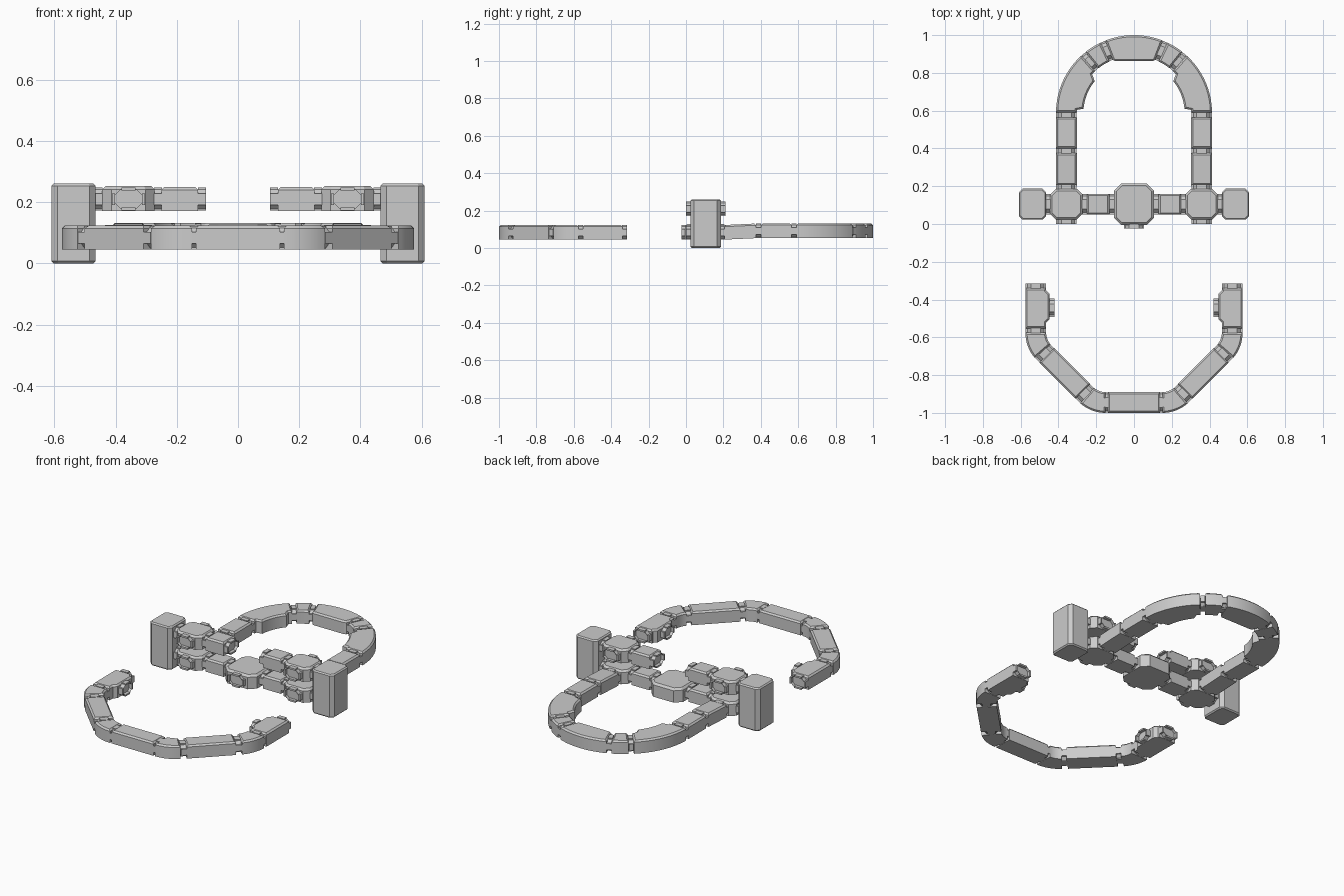
import bpy, bmesh
from math import sin, cos, radians, pi
from mathutils import Matrix, Vector

if "Cube" in bpy.data.objects:
    bpy.data.objects.remove(bpy.data.objects["Cube"])

W, H = 0.11, 0.078          # corridor width and height
LOW, UP = 0.045, 0.171      # floor heights of the two levels
ROW = 0.105                 # y of the cross row


def finish(bm, name):
    bmesh.ops.recalc_face_normals(bm, faces=bm.faces)
    me = bpy.data.meshes.new(name)
    for f in bm.faces:
        f.smooth = True
    bm.to_mesh(me)
    bm.free()
    me.set_sharp_from_angle(angle=radians(25))
    ob = bpy.data.objects.new(name, me)
    bpy.context.collection.objects.link(ob)
    return ob


def prism(name, plan, z, h=H, top=0.009, bottom=0.0, lift=None):
    """Extrude a plan outline upwards and chamfer its rims."""
    bm = bmesh.new()
    base = bm.faces.new([bm.verts.new((x, y, z)) for x, y in plan])
    ext = bmesh.ops.extrude_face_region(bm, geom=[base], use_keep_orig=True)
    bmesh.ops.translate(bm, vec=(0, 0, h),
                        verts=[g for g in ext["geom"] if isinstance(g, bmesh.types.BMVert)])
    for level, off in ((z + h, top), (z, bottom)):
        if off:
            rim = [e for e in bm.edges if all(abs(v.co.z - level) < 1e-5 for v in e.verts)]
            bmesh.ops.bevel(bm, geom=rim, offset=off, segments=1, affect='EDGES', profile=0.5)
    if lift:
        for v in bm.verts:
            v.co.z += lift(v.co.y)
    return finish(bm, name)


def joint(name, x, y, z, angle, length=0.026, w=W, h=H, door=False):
    """Recessed eight-sided collar with a clamp on each of its four sides."""
    bm = bmesh.new()
    a, b, c, l = w / 2 - 0.009, h / 2 - 0.007, 0.02, length / 2
    ring = [(a, b - c), (a - c, b), (c - a, b), (-a, b - c),
            (-a, c - b), (c - a, -b), (a - c, -b), (a, c - b)]
    back = [bm.verts.new((-l, p, q)) for p, q in ring]
    front = [bm.verts.new((l, p, q)) for p, q in ring]
    bm.faces.new(back)
    face = bm.faces.new(front)
    for i in range(8):
        j = (i + 1) % 8
        bm.faces.new((back[i], back[j], front[j], front[i]))
    if door:                # frame around a sunken door panel
        bmesh.ops.inset_region(bm, faces=[face], thickness=0.008)
        inner = bmesh.ops.extrude_face_region(bm, geom=[face])
        bmesh.ops.delete(bm, geom=[face], context='FACES_ONLY')
        bmesh.ops.translate(bm, vec=(-length * 0.7, 0, 0),
                            verts=[g for g in inner["geom"] if isinstance(g, bmesh.types.BMVert)])
    t = 0.010
    for s in (-1, 1):
        for pos, size in (((0, s * (w / 2 - t / 2 - 0.001), 0), (length, t, h * 0.48)),
                          ((0, 0, s * (h / 2 - t / 2 - 0.001)), (length, w * 0.42, t))):
            bmesh.ops.create_cube(bm, size=1, matrix=Matrix.Translation(pos) @ Matrix.Diagonal((*size, 1)))
    bm.transform(Matrix.Translation((x, y, z + h / 2)) @ Matrix.Rotation(angle, 4, 'Z'))
    return finish(bm, name)


def octagon(cx, cy, hx, hy, c):
    return [(cx + p, cy + q) for p, q in (
        (hx, hy - c), (hx - c, hy), (c - hx, hy), (-hx, hy - c),
        (-hx, c - hy), (c - hx, -hy), (hx - c, -hy), (hx, c - hy))]


def rect(x0, x1, y0, y1):
    return [(x0, y0), (x1, y0), (x1, y1), (x0, y1)]


def arc(cx, cy, r, a0, a1, n):
    return [(cx + r * cos(radians(a0 + (a1 - a0) * i / n)),
             cy + r * sin(radians(a0 + (a1 - a0) * i / n))) for i in range(n + 1)]


# Central hub with front door
prism("central_hub", octagon(0, ROW, 0.105, 0.11, 0.037), LOW, 0.083, 0.012)
joint("central_hub_door", 0, -0.012, LOW, -pi / 2, 0.022, door=True)

# Rear arched loop: shared numbers
CY, RO, RI, LZ = 0.587, 0.413, 0.303, 0.008
prism("arch_top_room", arc(0, CY, RO, 68.5, 111.5, 16) +
      [(-0.112, 0.868), (-0.10, 0.862), (0.10, 0.862), (0.112, 0.868)], LOW + LZ)

# Front loop: straight base
FY, R = -0.945, 0.15
prism("front_loop_base", rect(-0.138, 0.138, FY - W / 2, FY + W / 2), LOW)

for s, side in ((-1, "left"), (1, "right")):
    def mir(plan):
        return [(s * x, y) for x, y in plan]

    def ang(a):             # direction mirrored across x
        return a if s > 0 else pi - a

    def link(name, x, y, z, a, **kw):
        joint(f"{name}_{side}", s * x, y, z, ang(a), **kw)

    # Tower joining both levels
    prism(f"tower_{side}", mir(octagon(0.5375, ROW, 0.0725, 0.082, 0.02)), 0, 0.26, 0.007, 0.007)

    # Cross row on both levels
    for z, lvl in ((LOW, "lower"), (UP, "upper")):
        prism(f"{lvl}_hub_{side}", mir(octagon(0.358, ROW, 0.086, 0.081, 0.03)), z, 0.081, 0.011)
        prism(f"{lvl}_corridor_{side}", mir(rect(0.13, 0.25, ROW - W / 2, ROW + W / 2)), z)
        link(f"{lvl}_tower_joint", 0.455, ROW, z, 0)
        link(f"{lvl}_hub_joint", 0.261, ROW, z, 0)
        link(f"{lvl}_inner_joint", 0.1175, ROW, z, pi, door=(z == UP))
        link(f"{lvl}_front_door", 0.358, 0.012, z, -pi / 2, door=True)
        link(f"{lvl}_rear_joint", 0.358, 0.197, z, pi / 2, door=(z == UP))

    # Ramp and straight corridor leading to the arch
    prism(f"arch_ramp_{side}", mir(rect(0.303, 0.413, 0.205, 0.375)), LOW,
          lift=lambda y: LZ * (y - 0.205) / 0.17)
    prism(f"arch_corridor_{side}", mir(rect(0.303, 0.413, 0.40, 0.565)), LOW + LZ)
    link("arch_ramp_joint", 0.358, 0.387, LOW + LZ, pi / 2)
    link("arch_corridor_joint", 0.358, 0.578, LOW + LZ, pi / 2)

    # Curved hall, wider on its inner side, then a narrow bend
    hall = [(RO, 0.591)] + arc(0, CY, RO, 2, 47.5, 20) + [
        (RI * cos(radians(a)), CY + RI * sin(radians(a))) for a in (47, 43)]
    hall += arc(0, CY, 0.268, 39, 5, 12) + [(RI, 0.604), (RI, 0.591)]
    prism(f"arch_hall_{side}", mir(hall), LOW + LZ)
    prism(f"arch_bend_{side}", mir(arc(0, CY, RO, 51.5, 64.5, 6) + arc(0, CY, RI, 64.5, 51.5, 6)), LOW + LZ)
    for k, a in enumerate((49.5, 66.5)):
        t = radians(a)
        link(f"arch_joint_{k}", 0.358 * cos(t), CY + 0.358 * sin(t), LOW + LZ, t + pi / 2)

    # Front loop: end room with an inward door
    prism(f"end_room_{side}", mir([(0.575, -0.34), (0.575, -0.552), (0.465, -0.552), (0.465, -0.522),
                                   (0.447, -0.505), (0.447, -0.37), (0.465, -0.352), (0.465, -0.34)]), LOW)
    link("end_room_tip", 0.52, -0.328, LOW, pi / 2, door=True)
    link("end_room_door", 0.434, -0.444, LOW, pi, door=True, w=0.10)
    link("end_room_joint", 0.52, -0.564, LOW, pi / 2)

    # Front loop: two bends and a diagonal corridor
    for k, (cx, cy, a0, a1) in enumerate(((0.37, -0.575, 0, -41), (0.15, FY + R, -49, -90))):
        prism(f"front_bend_{k}_{side}", mir(arc(cx, cy, R + W / 2, a0, a1, 8) +
                                            arc(cx, cy, R - W / 2, a1, a0, 8)), LOW)
    d = Vector((-1, -1)).normalized()
    n = Vector((d.y, -d.x)) * W / 2
    p = Vector((0.37 + R * 0.7071, -0.575 - R * 0.7071))
    q = Vector((0.15 + R * 0.7071, FY + R - R * 0.7071))
    a, b = p + d * 0.02, q - d * 0.02
    prism(f"front_diagonal_{side}", mir([tuple(v) for v in (a + n, b + n, b - n, a - n)]), LOW)
    for k, c in enumerate((p + d * 0.005, q - d * 0.005)):
        link(f"front_diagonal_joint_{k}", c.x, c.y, LOW, radians(225), length=0.034)
    link("front_base_joint", 0.145, FY, LOW, 0)
